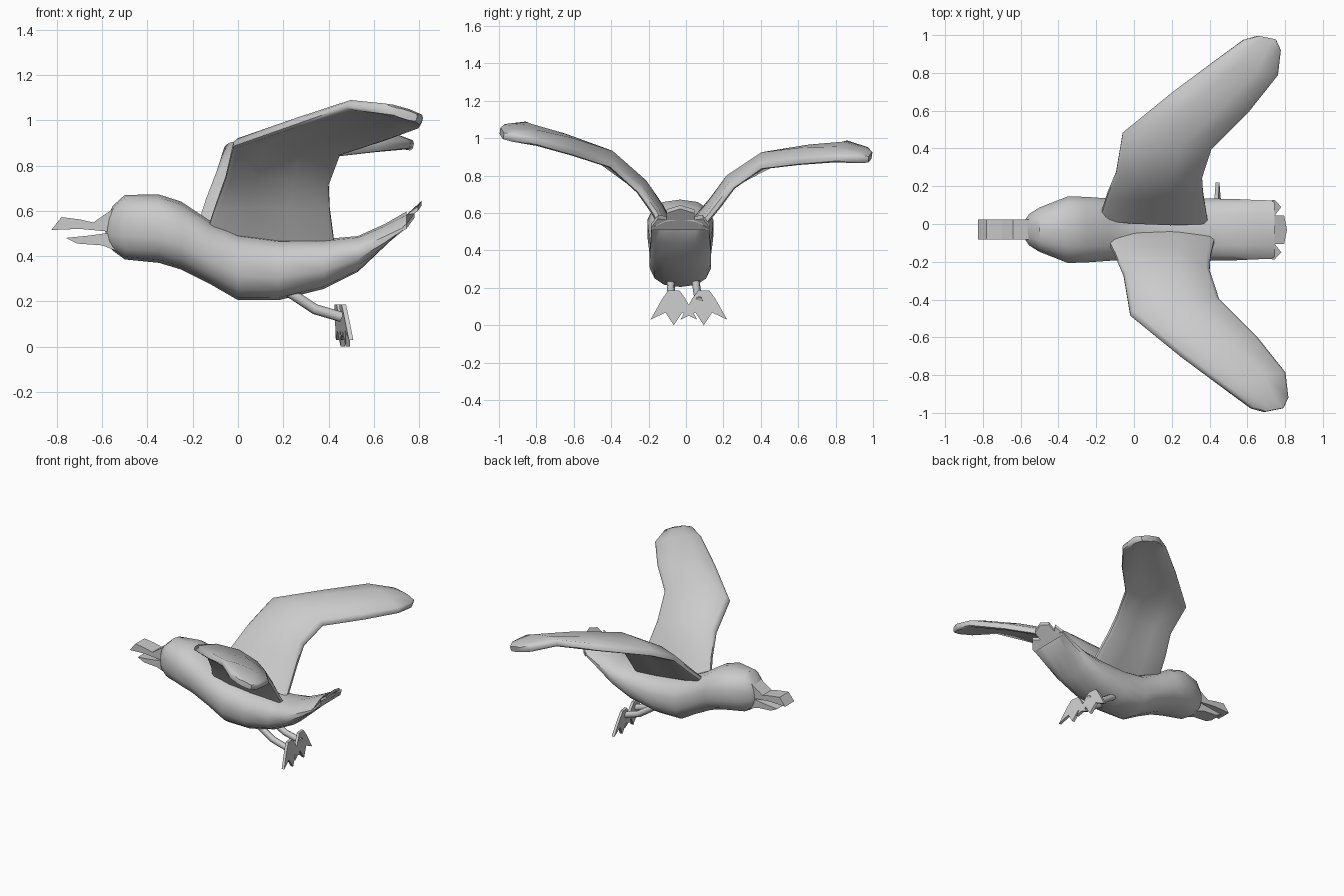
import bpy, bmesh, math
from mathutils import Vector

if "Cube" in bpy.data.objects:
    bpy.data.objects.remove(bpy.data.objects["Cube"])

CY = -0.03  # centre line of the body


def finish(name, verts, faces, angle=35):
    mesh = bpy.data.meshes.new(name)
    mesh.from_pydata([tuple(v) for v in verts], [], faces)
    bm = bmesh.new()
    bm.from_mesh(mesh)
    bmesh.ops.recalc_face_normals(bm, faces=bm.faces)
    bm.to_mesh(mesh)
    bm.free()
    ob = bpy.data.objects.new(name, mesh)
    bpy.context.collection.objects.link(ob)
    bpy.ops.object.select_all(action='DESELECT')
    ob.select_set(True)
    bpy.context.view_layer.objects.active = ob
    if angle:
        bpy.ops.object.shade_smooth_by_angle(angle=math.radians(angle))
    return ob


def loft(name, rings, angle=35):
    n = len(rings[0])
    verts = [v for r in rings for v in r]
    faces = [(i * n + j, i * n + (j + 1) % n, (i + 1) * n + (j + 1) % n, (i + 1) * n + j)
             for i in range(len(rings) - 1) for j in range(n)]
    faces += [tuple(range(n)), tuple(range(len(verts) - n, len(verts)))]
    return finish(name, verts, faces, angle)


def slab(name, a, b):
    return loft(name, [a, b], 0)


# Body: rounded cross-sections as (x, bottom z, top z, half width, side droop)
sections = [(-0.585, 0.47, 0.55, 0.04, 0), (-0.555, 0.425, 0.62, 0.085, 0),
            (-0.50, 0.385, 0.67, 0.12, 0), (-0.35, 0.37, 0.672, 0.18, 0),
            (-0.25, 0.34, 0.64, 0.177, 0), (-0.13, 0.28, 0.56, 0.168, 0),
            (0.0, 0.205, 0.50, 0.165, 0), (0.18, 0.205, 0.475, 0.167, 0),
            (0.38, 0.255, 0.475, 0.168, 0), (0.53, 0.33, 0.488, 0.166, 0),
            (0.65, 0.445, 0.542, 0.16, 0.02), (0.745, 0.565, 0.597, 0.158, 0.055)]
rings = []
for x, lo, hi, w, droop in sections:
    ring = []
    for k in range(14):
        a = 2 * math.pi * k / 14 + math.pi / 2
        c, s = math.cos(a), math.sin(a)
        side = math.copysign(abs(c) ** 0.8, c)
        ring.append((x, CY + w * side, (lo + hi) / 2 - droop * side * side
                     + (hi - lo) / 2 * math.copysign(abs(s) ** 0.85, s)))
    rings.append(ring)
loft("body", rings, 40)

# Tail feathers: notched tip, sloping upwards and drooping to the sides
tail = [(0.73, -0.157), (0.745, -0.157), (0.78, -0.12), (0.745, -0.075), (0.795, -0.075),
        (0.81, 0), (0.795, 0.075), (0.745, 0.075), (0.78, 0.12), (0.745, 0.157), (0.73, 0.157)]
height = lambda x, y: 0.592 + (x - 0.74) * 0.72 - 2.2 * y * y
slab("tail_feathers", [(x, CY + y, height(x, y)) for x, y in tail],
     [(x, CY + y, height(x, y) - 0.02) for x, y in tail])

# Open beak: two side profiles given width
beaks = {"upper_beak": [(-0.825, 0.515), (-0.78, 0.572), (-0.70, 0.562), (-0.64, 0.548),
                        (-0.55, 0.61), (-0.54, 0.505), (-0.70, 0.52)],
         "lower_beak": [(-0.76, 0.48), (-0.66, 0.49), (-0.55, 0.505), (-0.53, 0.42),
                        (-0.60, 0.447), (-0.71, 0.455)]}
for name, pts in beaks.items():
    slab(name, [(x, CY - 0.053, z) for x, z in pts], [(x, CY + 0.053, z) for x, z in pts])

# Wings: leading edge, trailing edge, thickness, camber
stations = [((-0.14, 0.06, 0.50), (0.43, 0.04, 0.42), 0.050, 0.015),
            ((-0.10, 0.16, 0.62), (0.405, 0.17, 0.61), 0.055, 0.025),
            ((-0.055, 0.27, 0.745), (0.40, 0.25, 0.72), 0.055, 0.04),
            ((-0.02, 0.48, 0.895), (0.45, 0.40, 0.855), 0.055, 0.05),
            ((0.25, 0.70, 0.99), (0.65, 0.60, 0.92), 0.055, 0.04),
            ((0.48, 0.87, 1.07), (0.80, 0.79, 0.975), 0.055, 0.015),
            ((0.62, 0.975, 1.055), (0.815, 0.92, 1.00), 0.055, 0.005),
            ((0.69, 0.995, 1.04), (0.79, 0.975, 1.01), 0.040, 0.0)]


def wing(name, side):
    def place(p):
        x, y, z = p
        if y < 0.1:  # root sits nearer the body's own centre line
            y -= 0.025 * side
        if side > 0:  # the far wing is held a little lower
            x -= 0.04
            z += min(0.03, 0.075 - 0.205 * y)
        return Vector((x, side * y, z))
    edges = [(place(a), place(b), t, c) for a, b, t, c in stations]
    mids = [(a + b) / 2 for a, b, t, c in edges]
    rings = []
    for i, (a, b, t, c) in enumerate(edges):
        along = mids[min(i + 1, len(mids) - 1)] - mids[max(i - 1, 0)]
        n = (b - a).cross(along).normalized()
        if n.z < 0:
            n = -n
        us = (0, 0.04, 0.3, 0.65, 0.96, 1)
        fat = (0.2, 0.42, 0.5, 0.5, 0.42, 0.2)
        arch = lambda u: c * 4 * u * (1 - u)
        top = [a.lerp(b, u) + n * (arch(u) + t * f) for u, f in zip(us, fat)]
        low = [a.lerp(b, u) + n * (arch(u) - t * f) for u, f in zip(us, fat)]
        rings.append(top + low[::-1])
    loft(name, rings, 45)


wing("near_wing", -1)
wing("far_wing", 1)

# Legs and webbed feet
half = [(0.03, 0.185), (0.06, 0.145), (0.125, 0.03), (0.045, 0.068)]
foot = half + [(0.0, 0.0)] + [(-y, z) for y, z in half[::-1]]
for label, leg_y, foot_y in (("near", -0.085, -0.065), ("far", 0.045, 0.095)):
    path = [(0.18, 0.27), (0.25, 0.225), (0.34, 0.165), (0.46, 0.13)]
    rings = []
    for i, (x, z) in enumerate(path):
        y0 = leg_y + (foot_y - leg_y) * 0.5 * i / 3
        rings.append([(x + 0.009 * math.sin(k * math.pi / 4),
                       y0 + 0.021 * math.cos(k * math.pi / 4),
                       z + 0.021 * math.sin(k * math.pi / 4)) for k in range(8)])
    loft(label + "_leg", rings, 50)
    pts = [(foot_y + dy, z) for dy, z in foot]
    fx = lambda y, z: 0.455 - 0.14 * y + 0.12 * (0.18 - z)
    slab(label + "_foot", [(fx(y, z) - 0.01, y, z) for y, z in pts],
         [(fx(y, z) + 0.01, y, z) for y, z in pts])
